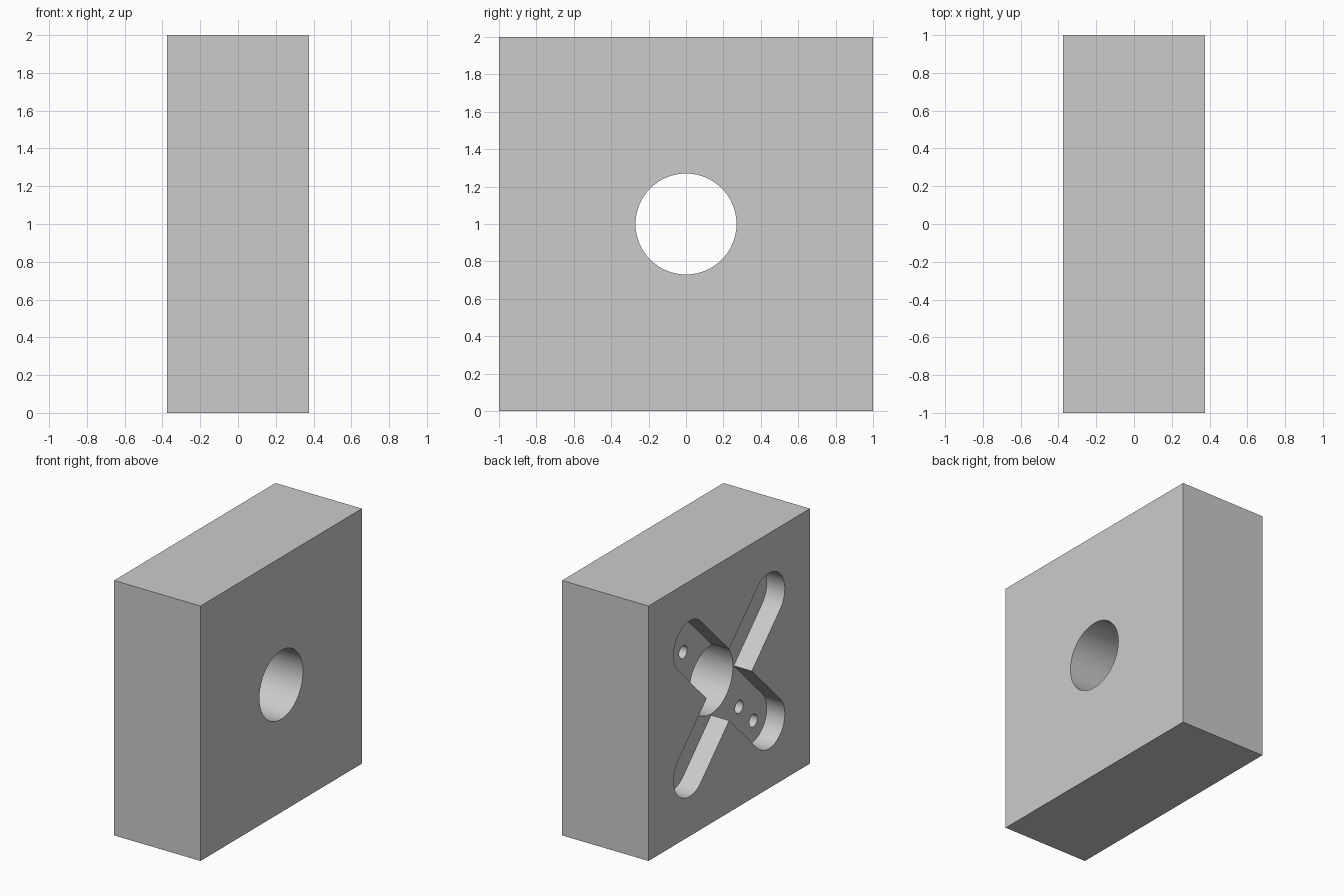
import bpy, bmesh
from math import cos, sin, pi, sqrt

THICK, HALF = 0.75, 1.0          # block thickness (x) and half side (y, z)
BORE_R = 0.27                    # central through bore
SLOT_R, SLOT_C = 0.198, 0.491    # slot half width, end centre along y and z
SLOT_DEPTH = 0.157
SCREW_R, SCREW_DEPTH = 0.05, 0.25
FACE = -THICK / 2                # recessed side
FLOOR = FACE + SLOT_DEPTH

cube = bpy.data.objects.get("Cube")
if cube:
    bpy.data.objects.remove(cube, do_unlink=True)

grey = bpy.data.materials.new("plain grey")
grey.use_nodes = True
colour = (0.6, 0.6, 0.6, 1)
grey.diffuse_color = colour
grey.node_tree.nodes["Principled BSDF"].inputs["Base Color"].default_value = colour


def prism(name, outline, x0, x1):
    """Extrude a (y, z) outline about the block centre from x0 to x1."""
    bm = bmesh.new()
    face = bm.faces.new([bm.verts.new((x0, y, z + HALF)) for y, z in outline])
    top = bmesh.ops.extrude_face_region(bm, geom=[face])["geom"]
    moved = [v for v in top if isinstance(v, bmesh.types.BMVert)]
    bmesh.ops.translate(bm, verts=moved, vec=(x1 - x0, 0, 0))
    bmesh.ops.recalc_face_normals(bm, faces=bm.faces)
    mesh = bpy.data.meshes.new(name)
    bm.to_mesh(mesh)
    bm.free()
    mesh.materials.append(grey)
    obj = bpy.data.objects.new(name, mesh)
    bpy.context.collection.objects.link(obj)
    return obj


def arc(y, z, r, start, sweep, steps):
    return [(y + r * cos(start + sweep * i / steps),
             z + r * sin(start + sweep * i / steps)) for i in range(steps + 1)]


def circle(y, z, r, steps):
    return arc(y, z, r, 0, 2 * pi, steps)[:-1]


# Block
block = prism("mounting_block", [(-HALF, -HALF), (HALF, -HALF), (HALF, HALF), (-HALF, HALF)],
              -THICK / 2, THICK / 2)

# Crossed round-ended slots
cutters = []
for label, side in (("rising", 1), ("falling", -1)):
    lean = side * pi / 4
    outline = (arc(SLOT_C, side * SLOT_C, SLOT_R, lean - pi / 2, pi, 24)
               + arc(-SLOT_C, -side * SLOT_C, SLOT_R, lean + pi / 2, pi, 24))
    cutters.append(prism(label + "_slot_cutter", outline, FACE - 0.1, FLOOR))

# Central bore
cutters.append(prism("bore_cutter", circle(0, 0, BORE_R, 64), -THICK, THICK))

# Two blind screw holes in every arm of the cross
for sy in (-1, 1):
    for sz in (-1, 1):
        for d in (0.347, 0.523):
            cutters.append(prism("screw_hole_cutter", circle(sy * d, sz * d, SCREW_R, 24),
                                 FLOOR - 0.05, FLOOR + SCREW_DEPTH))

# Cut everything from the block, then drop the cutters
bpy.ops.object.select_all(action="DESELECT")
block.select_set(True)
bpy.context.view_layer.objects.active = block
for cutter in cutters:
    cutter.hide_render = True
    mod = block.modifiers.new("cut", "BOOLEAN")
    mod.operation = "DIFFERENCE"
    mod.solver = "EXACT"
    mod.object = cutter
    bpy.ops.object.modifier_apply(modifier=mod.name)
    bpy.data.objects.remove(cutter, do_unlink=True)

bpy.ops.object.shade_smooth_by_angle(angle=pi / 6)
